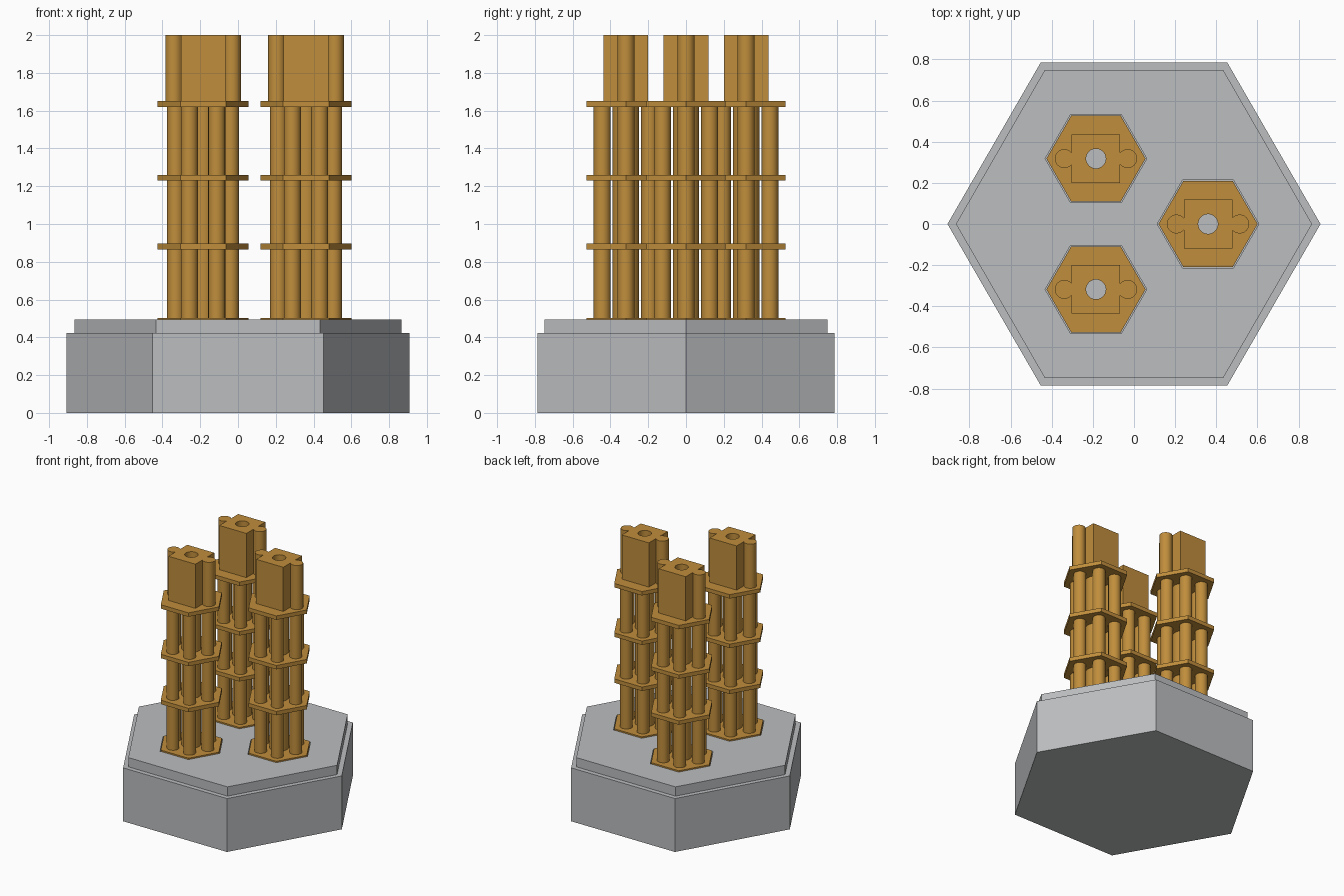
import bpy, bmesh, math
from mathutils import Vector

if "Cube" in bpy.data.objects:
    bpy.data.objects.remove(bpy.data.objects["Cube"])


def material(name, col):
    m = bpy.data.materials.new(name)
    m.diffuse_color = (*col, 1)
    m.use_nodes = True
    m.node_tree.nodes["Principled BSDF"].inputs["Base Color"].default_value = m.diffuse_color
    return m


grey = material("concrete grey", (0.50, 0.51, 0.52))
ochre = material("ochre", (0.53, 0.27, 0.045))


def circle(r, n, cx=0, cy=0):
    return [(cx + r * math.cos(2 * math.pi * i / n),
             cy + r * math.sin(2 * math.pi * i / n)) for i in range(n)]


def extrude(name, loops, z0, z1, mat, loc=(0, 0), smooth=False):
    """Prism from an outer outline and an optional hole with as many points."""
    bm = bmesh.new()
    rings = [[[bm.verts.new((x, y, z)) for x, y in lp] for z in (z0, z1)] for lp in loops]
    for low, high in rings:
        for i in range(len(low)):
            j = (i + 1) % len(low)
            bm.faces.new((low[i], low[j], high[j], high[i]))
    for k in (0, 1):
        if len(rings) == 1:
            bm.faces.new(rings[0][k])
        else:
            edges = []
            for r in rings:
                for i in range(len(r[k])):
                    edges.append(bm.edges.get((r[k][i], r[k][(i + 1) % len(r[k])])))
            bmesh.ops.triangle_fill(bm, edges=edges, use_beauty=True, use_dissolve=False)
    bmesh.ops.recalc_face_normals(bm, faces=bm.faces)
    me = bpy.data.meshes.new(name)
    bm.to_mesh(me)
    bm.free()
    me.materials.append(mat)
    ob = bpy.data.objects.new(name, me)
    ob.location = (*loc, 0)
    bpy.context.collection.objects.link(ob)
    if smooth:
        bpy.ops.object.select_all(action='DESELECT')
        ob.select_set(True)
        bpy.context.view_layer.objects.active = ob
        bpy.ops.object.shade_smooth_by_angle(angle=math.radians(30))
    return ob


def block_outline():
    """Square with a round key on its left and right sides."""
    h, kx, r = 0.118, 0.154, 0.046
    a = math.pi - math.acos((kx - h) / r)
    key = [(kx + r * math.cos(-a + 2 * a * i / 24),
            r * math.sin(-a + 2 * a * i / 24)) for i in range(25)]
    half = [(h, -h)] + key + [(h, h)]
    return half + [(-x, -y) for x, y in half]


# Hexagonal plinth with a stepped top
extrude("plinth", [circle(0.907, 6)], 0, 0.422, grey)
step = extrude("plinth_step", [circle(0.866, 6)], 0.422, 0.495, grey)

HOLE = circle(0.048, 32)
towers = [(0.36, 0), (-0.185, 0.318), (-0.185, -0.318)]
for t, c in enumerate(towers, 1):
    # Shallow socket in the plinth
    cutter = extrude(f"socket_cutter_{t}", [circle(0.247, 6)], 0.47, 0.6, grey, c)
    cutter.hide_render = True
    cutter.hide_set(True)
    mod = step.modifiers.new(f"socket_{t}", 'BOOLEAN')
    mod.object = cutter
    mod.solver = 'EXACT'

    # Spacer plates
    for p, (z0, z1) in enumerate([(0.47, 0.503), (0.866, 0.897),
                                  (1.229, 1.26), (1.62, 1.651)], 1):
        extrude(f"plate_{t}_{p}", [circle(0.241, 6), HOLE], z0, z1, ochre, c, True)

    # Central tube with six rods around it
    extrude(f"tube_{t}", [circle(0.07, 32), HOLE], 0.5, 1.622, ochre, c, True)
    for i, (x, y) in enumerate(circle(0.145, 6), 1):
        extrude(f"rod_{t}_{i}", [circle(0.045, 24)], 0.5, 1.622, ochre,
                (c[0] + x, c[1] + y), True)

    # Keyed head block
    extrude(f"head_{t}", [block_outline(), HOLE], 1.65, 2.0, ochre, c, True)

# Apply the sockets and remove the cutters
bpy.context.view_layer.update()
me = bpy.data.meshes.new_from_object(step.evaluated_get(bpy.context.evaluated_depsgraph_get()))
step.modifiers.clear()
step.data = me
for ob in [o for o in bpy.data.objects if o.name.startswith("socket_cutter")]:
    bpy.data.objects.remove(ob)
